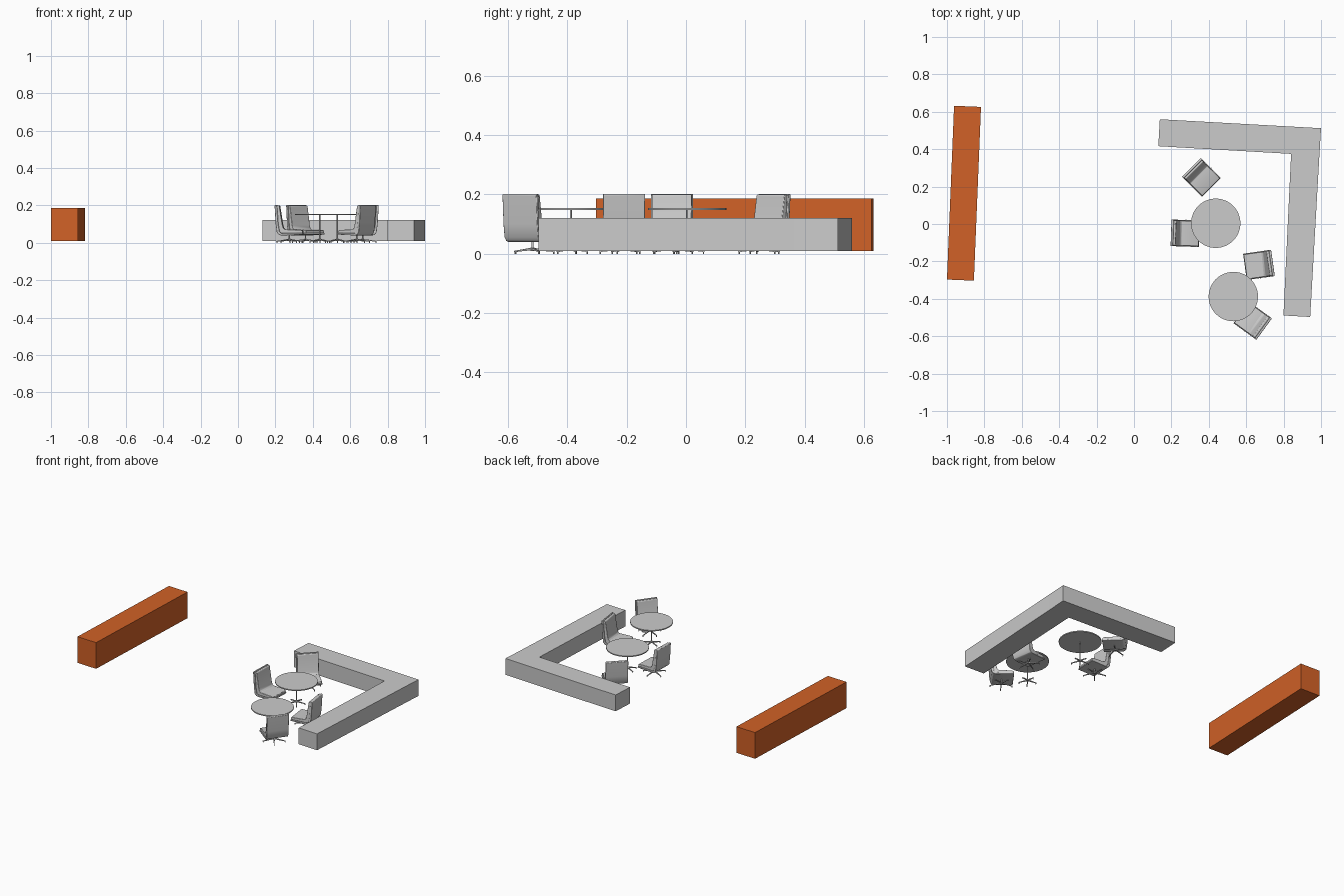
import bpy, bmesh, math
from mathutils import Matrix, Vector

if "Cube" in bpy.data.objects:
    bpy.data.objects.remove(bpy.data.objects["Cube"])


def finish(name, bm, smooth=False):
    bmesh.ops.recalc_face_normals(bm, faces=bm.faces)
    me = bpy.data.meshes.new(name)
    bm.to_mesh(me)
    bm.free()
    ob = bpy.data.objects.new(name, me)
    bpy.context.collection.objects.link(ob)
    if smooth:
        bpy.ops.object.select_all(action='DESELECT')
        ob.select_set(True)
        bpy.context.view_layer.objects.active = ob
        bpy.ops.object.shade_smooth_by_angle(angle=math.radians(35))
    return ob


def extrude(name, pts, vec, mat=None, smooth=False):
    """Solid made by sweeping a closed outline along a vector."""
    bm = bmesh.new()
    face = bm.faces.new([bm.verts.new(p) for p in pts])
    res = bmesh.ops.extrude_face_region(bm, geom=[face], use_keep_orig=True)
    bmesh.ops.translate(bm, vec=Vector(vec),
                        verts=[g for g in res['geom'] if isinstance(g, bmesh.types.BMVert)])
    if mat is not None:
        bm.transform(mat)
    return finish(name, bm, smooth)


def cylinder(bm, r, z0, z1, x=0, y=0, seg=16):
    bmesh.ops.create_cone(bm, cap_ends=True, segments=seg, radius1=r, radius2=r, depth=z1 - z0,
                          matrix=Matrix.Translation((x, y, (z0 + z1) / 2)))


def pedestal(name, top, reach, mat, pole=0.0035, legs=5):
    """Pole with a star foot of thin tapered legs."""
    bm = bmesh.new()
    cylinder(bm, pole, 0.012, top)
    cylinder(bm, pole * 1.8, 0.01, 0.022)
    for i in range(legs):
        spin = Matrix.Rotation(2 * math.pi * i / legs + 0.3, 4, 'Z')
        ring = []
        for x, w, z0, z1 in ((0, 0.004, 0.013, 0.021), (reach, 0.0022, 0.006, 0.010)):
            ring.append([bm.verts.new(spin @ Vector(p)) for p in
                         ((x, -w, z0), (x, w, z0), (x, w, z1), (x, -w, z1))])
        a, b = ring
        bm.faces.new(a)
        bm.faces.new(b)
        for k in range(4):
            bm.faces.new((a[k], a[(k + 1) % 4], b[(k + 1) % 4], b[k]))
        # glide under the leg tip
        tip = spin @ Vector((reach - 0.003, 0, 0))
        cylinder(bm, 0.0025, 0, 0.008, tip.x, tip.y, 8)
    bm.transform(mat)
    return finish(name, bm, True)


# Orange counter block
counter = extrude("counter", [(-0.962, 0.632, 0.009), (-0.818, 0.626, 0.009),
                              (-0.856, -0.303, 0.009), (-1.0, -0.297, 0.009)], (0, 0, 0.178))
orange = bpy.data.materials.new("orange")
orange.diffuse_color = (0.64, 0.12, 0.02, 1)
orange.use_nodes = True
orange.node_tree.nodes["Principled BSDF"].inputs["Base Color"].default_value = orange.diffuse_color
counter.data.materials.append(orange)

# L-shaped bench
extrude("corner_bench", [(x, y, 0.01) for x, y in (
    (0.138, 0.56), (1.0, 0.512), (0.991, 0.365), (0.942, -0.497),
    (0.799, -0.489), (0.84, 0.375), (0.13, 0.416))], (0, 0, 0.111))

# Round tables
for i, (x, y) in enumerate(((0.437, 0.004), (0.531, -0.388)), 1):
    place = Matrix.Translation((x, y, 0))
    bm = bmesh.new()
    cylinder(bm, 0.132, 0.148, 0.155, seg=48)
    bm.transform(place)
    finish(f"table_top_{i}", bm, True)
    pedestal(f"table_base_{i}", 0.148, 0.058, place)

# Swivel chairs: outer shell and inner cushion share one side profile (x forward, z up)
SHELL = [(0.0, 0.199), (0.004, 0.202), (0.012, 0.202), (0.019, 0.10), (0.026, 0.060),
         (0.036, 0.051), (0.150, 0.052), (0.152, 0.044), (0.035, 0.039),
         (0.022, 0.043), (0.012, 0.056), (0.006, 0.10)]
CUSHION = [(0.012, 0.199), (0.022, 0.200), (0.026, 0.196), (0.042, 0.095), (0.047, 0.079),
           (0.056, 0.071), (0.140, 0.069), (0.149, 0.065), (0.150, 0.052),
           (0.036, 0.051), (0.026, 0.060), (0.019, 0.10)]
# back centre x, y and facing angle
CHAIRS = [(0.307, 0.303, -45), (0.198, -0.047, -2), (0.743, -0.208, 188), (0.696, -0.562, 144)]
for i, (x, y, ang) in enumerate(CHAIRS, 1):
    place = Matrix.Translation((x, y, 0)) @ Matrix.Rotation(math.radians(ang), 4, 'Z')
    for part, outline, w in (("shell", SHELL, 0.142), ("cushion", CUSHION, 0.134)):
        ob = extrude(f"chair_{part}_{i}", [(px, -w / 2, pz) for px, pz in outline],
                     (0, w, 0), place, True)
        bev = ob.modifiers.new("soft_edges", 'BEVEL')
        bev.width = 0.002
        bev.segments = 2
    pedestal(f"chair_base_{i}", 0.042, 0.074, place @ Matrix.Translation((0.076, 0, 0)))
